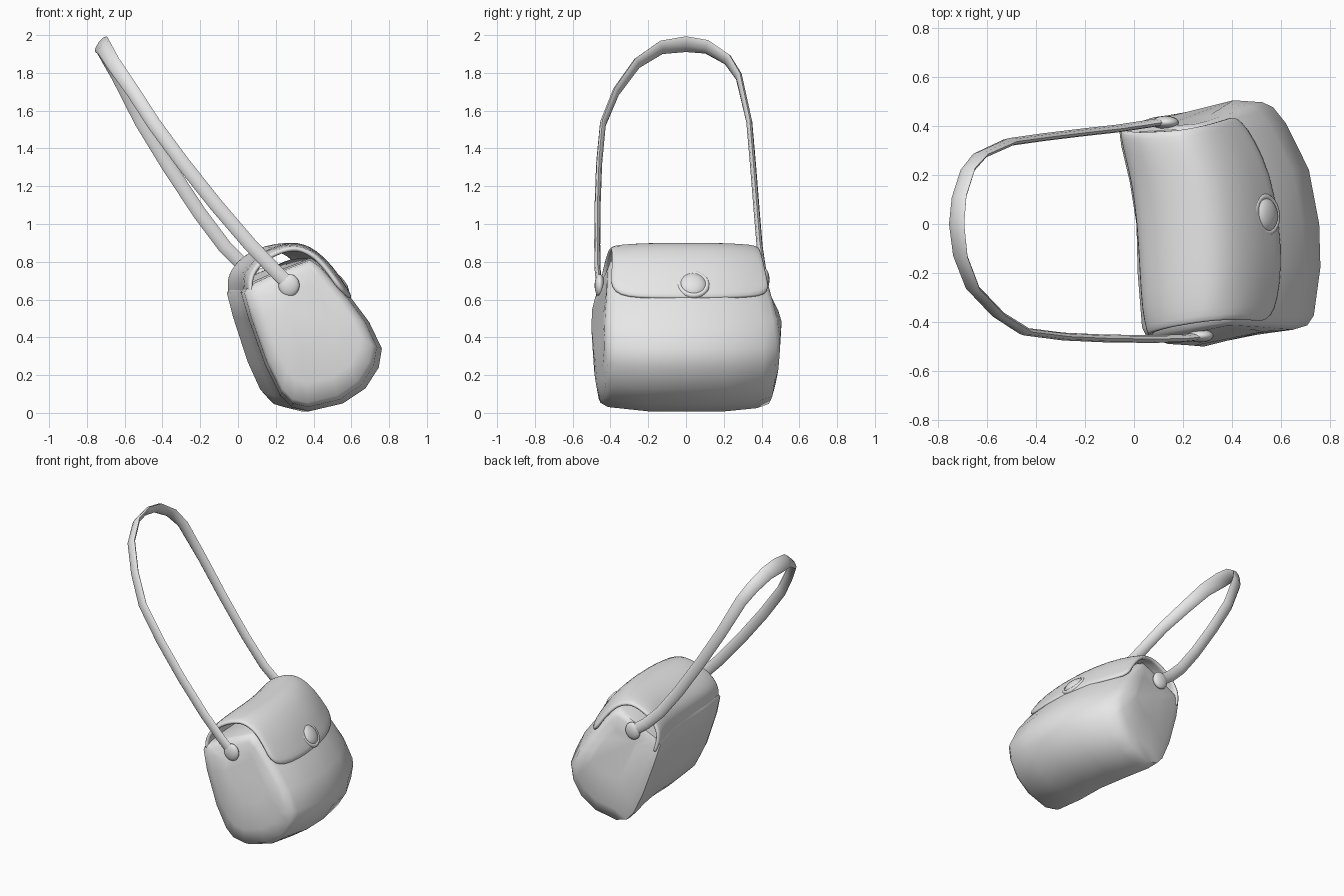
import bpy, bmesh, math
from mathutils import Vector

cube = bpy.data.objects.get("Cube")
if cube:
    bpy.data.objects.remove(cube, do_unlink=True)

grey = bpy.data.materials.new("plain grey")
grey.use_nodes = True
grey.diffuse_color = (0.8, 0.8, 0.8, 1)
grey.node_tree.nodes["Principled BSDF"].inputs["Base Color"].default_value = (0.8, 0.8, 0.8, 1)


def finish(name, rows, closed=False, caps=False, recalc=True):
    """Skin a list of point rows into a mesh object."""
    bm = bmesh.new()
    vs = [[bm.verts.new(p) for p in row] for row in rows]
    n = len(rows[0])
    for a, b in zip(vs, vs[1:]):
        for i in range(n if closed else n - 1):
            k = (i + 1) % n
            bm.faces.new((a[i], a[k], b[k], b[i]))
    if caps:
        bm.faces.new(vs[0])
        bm.faces.new(vs[-1])
    if recalc:
        bmesh.ops.recalc_face_normals(bm, faces=bm.faces)
    me = bpy.data.meshes.new(name)
    bm.to_mesh(me)
    bm.free()
    ob = bpy.data.objects.new(name, me)
    bpy.context.collection.objects.link(ob)
    me.materials.append(grey)
    return ob


def smooth(ob, angle=60):
    bpy.ops.object.select_all(action='DESELECT')
    ob.select_set(True)
    bpy.context.view_layer.objects.active = ob
    bpy.ops.object.shade_smooth_by_angle(angle=math.radians(angle))


def place(x, z, y, dx, s, zs):
    """Bend and taper a section point into the bag's curved shape."""
    px = 0.39 + (x - 0.39) * s + dx
    pz = 0.58 + (z - 0.58) * zs
    py = y * (1 - 0.12 * max(0.0, z - 0.4) / 0.45)
    py += 0.1 * (x - 0.3) * min(1.0, abs(y) / 0.4)
    return (px, py, pz)


# Body: closed section carried along y
section = [(0.01, 0.64), (0.05, 0.5), (0.14, 0.25), (0.22, 0.09), (0.28, 0.03),
           (0.37, 0.008), (0.55, 0.05), (0.67, 0.13), (0.74, 0.24), (0.757, 0.34),
           (0.69, 0.48), (0.6, 0.6), (0.52, 0.69), (0.44, 0.78), (0.38, 0.82),
           (0.2, 0.75), (0.04, 0.68)]
# y, shift, width scale, height scale
stations = [(-0.485, -0.005, 0.4, 0.4), (-0.478, -0.005, 0.72, 0.74),
            (-0.46, -0.005, 0.88, 0.92), (-0.42, 0.0, 0.94, 0.96), (-0.2, 0.005, 1, 1),
            (0.0, 0.0, 1, 1), (0.2, -0.035, 0.98, 1), (0.37, -0.1, 0.9, 0.97),
            (0.432, -0.13, 0.84, 0.93), (0.452, -0.13, 0.72, 0.78),
            (0.46, -0.13, 0.4, 0.4)]
body = finish("bag_body", [[place(x, z, *station) for x, z in section]
                           for station in stations], closed=True, caps=True)
smooth(body)

# Flap: arched sheet from the back edge over the top to the front
arch = [(0.04, 0.58), (0.014, 0.66), (0.022, 0.75), (0.09, 0.83), (0.19, 0.885),
        (0.3, 0.91), (0.41, 0.87), (0.5, 0.775), (0.56, 0.69), (0.608, 0.61)]


def along(u):
    i = min(int(u), len(arch) - 2)
    f = u - i
    return [a + (b - a) * f for a, b in zip(arch[i], arch[i + 1])]


# y, shift, width scale, height scale, share of the arch kept
flap_rows = [(-0.465, -0.005, 0.88, 0.92, 0.87), (-0.44, 0.0, 0.91, 0.95, 0.95),
             (-0.36, 0.0, 0.96, 0.98, 0.99), (-0.2, 0.005, 1, 1, 1), (0, -0.005, 1, 1, 1),
             (0.2, -0.035, 0.98, 1, 1), (0.35, -0.09, 0.92, 0.98, 0.99),
             (0.42, -0.12, 0.87, 0.95, 0.97), (0.45, -0.13, 0.85, 0.92, 0.91)]
count = 14
flap = finish("flap", [[place(*along(9 * keep * i / count), y, dx, s, zs)
                        for i in range(count + 1)]
                       for y, dx, s, zs, keep in flap_rows], recalc=False)
mod = flap.modifiers.new("thickness", 'SOLIDIFY')
mod.thickness = 0.026
mod.offset = -1
mod = flap.modifiers.new("soften", 'SUBSURF')
mod.levels = mod.render_levels = 1
for p in flap.data.polygons:
    p.use_smooth = True

# Strap: flat band swept along a loop
path = [(0.27, -0.46, 0.68), (0.19, -0.468, 0.76), (0.065, -0.47, 0.89), (-0.115, -0.468, 1.1),
        (-0.29, -0.46, 1.32), (-0.445, -0.44, 1.53), (-0.555, -0.37, 1.7),
        (-0.66, -0.26, 1.85), (-0.71, -0.13, 1.935), (-0.725, 0.0, 1.952),
        (-0.715, 0.11, 1.938), (-0.68, 0.22, 1.87), (-0.63, 0.28, 1.78),
        (-0.51, 0.335, 1.54), (-0.37, 0.355, 1.31), (-0.205, 0.375, 1.06),
        (-0.07, 0.39, 0.88), (0.03, 0.405, 0.78), (0.125, 0.42, 0.71)]
pts = [Vector(p) for p in path]
rings = []
for i, p in enumerate(pts):
    t = (pts[min(i + 1, len(pts) - 1)] - pts[max(i - 1, 0)]).normalized()
    wide = Vector((0.6, 0, 0.8))
    wide = (wide - t * wide.dot(t)).normalized()
    thin = t.cross(wide)
    w = 0.037 + 0.015 * max(0.0, 1 - abs(p.y) / 0.35)
    rings.append([p + wide * w * math.cos(a) + thin * 0.016 * math.sin(a)
                  for a in (math.tau * k / 8 for k in range(8))])
strap = finish("strap", rings, closed=True, caps=True)
smooth(strap)

# Rounded strap ends on both sides of the bag
for name, loc in (("strap_end_right", (0.27, -0.457, 0.675)),
                  ("strap_end_left", (0.128, 0.415, 0.705))):
    bpy.ops.mesh.primitive_uv_sphere_add(segments=16, ring_count=10, radius=1, location=loc)
    end = bpy.context.object
    end.name = name
    end.scale = (0.056, 0.027, 0.06)
    end.data.materials.append(grey)
    smooth(end)

# Clasp: turned disc with a low rim and a broad dome
turned = [(0.075, -0.03), (0.086, -0.01), (0.088, 0.004), (0.081, 0.014), (0.071, 0.015),
          (0.066, 0.012), (0.058, 0.02), (0.036, 0.029), (0.01, 0.032)]
clasp = finish("clasp", [[(r * math.cos(math.tau * k / 24), r * math.sin(math.tau * k / 24), h)
                          for k in range(24)] for r, h in turned], closed=True, caps=True)
clasp.location = (0.537, 0.037, 0.68)
clasp.rotation_euler = Vector((0.8, 0.08, 0.6)).to_track_quat('Z', 'Y').to_euler()
smooth(clasp, 50)
